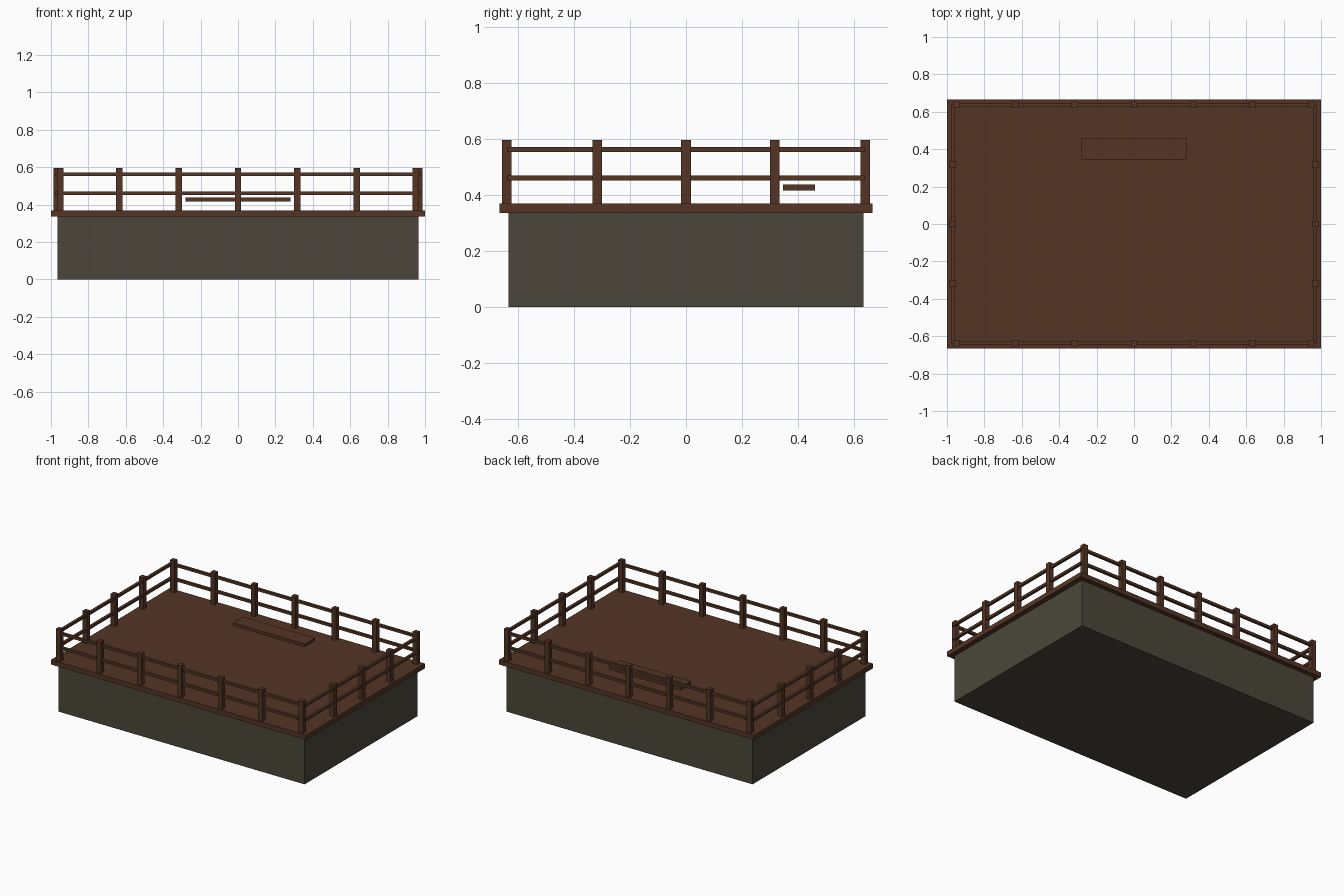
import bpy

default = bpy.data.objects.get("Cube")
if default:
    bpy.data.objects.remove(default, do_unlink=True)


def make_material(name, rgb):
    mat = bpy.data.materials.new(name)
    mat.use_nodes = True
    color = (*rgb, 1.0)
    mat.diffuse_color = color
    bsdf = next(n for n in mat.node_tree.nodes if n.type == 'BSDF_PRINCIPLED')
    bsdf.inputs["Base Color"].default_value = color
    return mat


wood = make_material("dark_brown_wood", (0.088, 0.036, 0.018))
stone = make_material("grey_stone", (0.070, 0.062, 0.043))


def box(name, center, size, mat):
    bpy.ops.mesh.primitive_cube_add(size=1, location=center)
    obj = bpy.context.object
    obj.name = name
    obj.scale = size
    bpy.ops.object.transform_apply(location=False, rotation=False, scale=True)
    obj.data.materials.append(mat)
    return obj


# Foundation block, deck slab and bench plank
box("foundation", (0, 0, 0.168), (1.93, 1.266, 0.336), stone)
box("deck", (0, 0, 0.353), (2.0, 1.33, 0.034), wood)
box("bench_seat", (0, 0.403, 0.427), (0.564, 0.115, 0.022), wood)

POST = 0.034
RAIL = 0.018
POST_SIZE = (POST, POST, 0.227)
POST_Z = 0.4815
ROW_Y = 0.638      # front and back fence lines
SIDE_X = 0.969     # left and right fence lines
STEP = 0.317       # post spacing
RAIL_HEIGHTS = {"lower": 0.46, "upper": 0.562}

# Front and back fences
for side, sign in (("front", -1), ("back", 1)):
    for i in range(-3, 4):
        box(f"{side}_post", (i * STEP, sign * ROW_Y, POST_Z), POST_SIZE, wood)
    for level, z in RAIL_HEIGHTS.items():
        box(f"{side}_{level}_rail", (0, sign * ROW_Y, z),
            (6 * STEP, RAIL, RAIL), wood)

# Left and right fences, their rails passing outside the corner posts
for side, sign in (("right", -1), ("left", 1)):
    for i in range(-1, 2):
        box(f"{side}_post", (sign * SIDE_X, i * STEP, POST_Z), POST_SIZE, wood)
    for level, z in RAIL_HEIGHTS.items():
        box(f"{side}_{level}_rail", (sign * SIDE_X, 0, z),
            (RAIL, 2 * ROW_Y, RAIL), wood)
